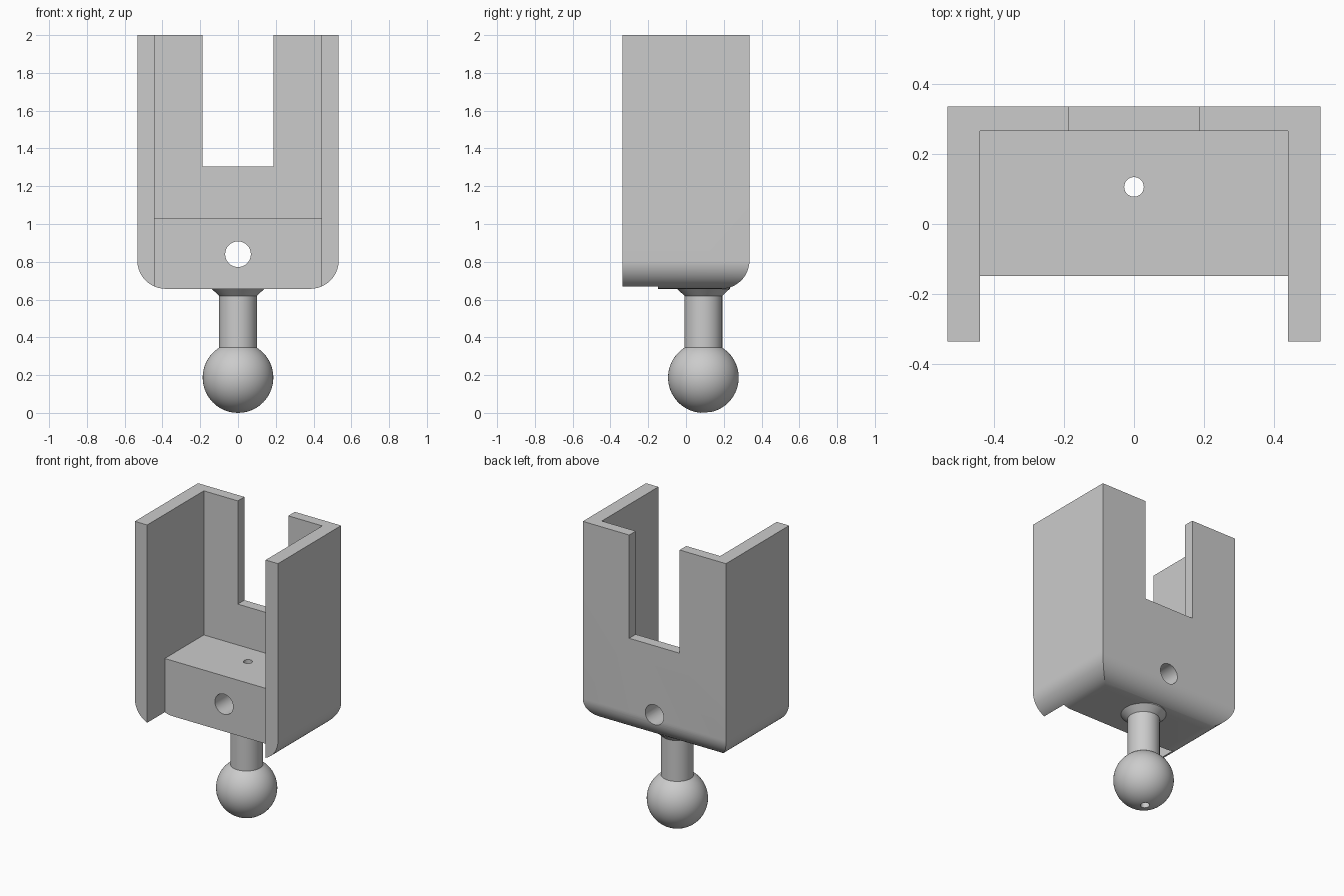
import bpy, bmesh, math
from mathutils import Matrix, Vector

old = bpy.data.objects.get("Cube")
if old:
    bpy.data.objects.remove(old, do_unlink=True)

grey = bpy.data.materials.new("plain grey")
grey.use_nodes = True
grey.diffuse_color = (0.6, 0.6, 0.6, 1)
grey.node_tree.nodes["Principled BSDF"].inputs["Base Color"].default_value = (0.6, 0.6, 0.6, 1)

W, D, BOTTOM, TOP, R = 0.533, 0.336, 0.657, 2.0, 0.15
BALL_Y, BORE_Y = 0.092, 0.106


def finish(name, bm):
    bmesh.ops.recalc_face_normals(bm, faces=bm.faces)
    mesh = bpy.data.meshes.new(name)
    bm.to_mesh(mesh)
    bm.free()
    mesh.materials.append(grey)
    ob = bpy.data.objects.new(name, mesh)
    bpy.context.collection.objects.link(ob)
    return ob


def prism(name, points, direction):
    """Extrude a closed outline along a direction."""
    bm = bmesh.new()
    face = bm.faces.new([bm.verts.new(p) for p in points])
    new = bmesh.ops.extrude_face_region(bm, geom=[face])["geom"]
    verts = [g for g in new if isinstance(g, bmesh.types.BMVert)]
    bmesh.ops.translate(bm, verts=verts, vec=Vector(direction))
    return finish(name, bm)


def box(name, lo, hi):
    (x0, y0, z0), (x1, y1, z1) = lo, hi
    pts = [(x0, y0, z0), (x1, y0, z0), (x1, y1, z0), (x0, y1, z0)]
    return prism(name, pts, (0, 0, z1 - z0))


def rod(name, radius, length, place):
    bm = bmesh.new()
    bmesh.ops.create_cone(bm, cap_ends=True, segments=48, radius1=radius,
                          radius2=radius, depth=length, matrix=place)
    return finish(name, bm)


def combine(target, tool, operation, keep=False):
    """Apply a boolean, then drop the helper."""
    mod = target.modifiers.new("cut", "BOOLEAN")
    mod.object, mod.operation, mod.solver = tool, operation, "EXACT"
    graph = bpy.context.evaluated_depsgraph_get()
    mesh = bpy.data.meshes.new_from_object(target.evaluated_get(graph))
    target.modifiers.clear()
    target.data = mesh
    if not keep:
        bpy.data.objects.remove(tool, do_unlink=True)


def arc(cx, cz, start, end, n=20):
    angles = [math.radians(start + (end - start) * i / n) for i in range(n + 1)]
    return [(cx + R * math.cos(a), cz + R * math.sin(a)) for a in angles]


# Bracket body: a front outline and a side outline intersected
front = [(-W, TOP)] + arc(-W + R, BOTTOM + R, 180, 270) + arc(W - R, BOTTOM + R, 270, 360) + [(W, TOP)]
side = [(-D, TOP), (-D, BOTTOM)] + arc(D - R, BOTTOM + R, 270, 360) + [(D, TOP)]
bracket = prism("bracket", [(x, -D, z) for x, z in front], (0, 2 * D, 0))
side_shape = prism("side_shape", [(-1, y, z) for y, z in side], (2, 0, 0))
combine(bracket, side_shape, "INTERSECT")

# Open pocket, front recess and rear slot
for lo, hi in [((-0.441, -1, 1.03), (0.441, 0.266, 3)),
               ((-0.441, -1, 0), (0.441, -0.149, 3)),
               ((-0.188, 0, 1.305), (0.188, 1, 3))]:
    combine(bracket, box("cutter", lo, hi), "DIFFERENCE")

# Cross hole from front to back
cross = Matrix.Translation((0, 0, 0.84)) @ Matrix.Rotation(math.pi / 2, 4, "X")
combine(bracket, rod("cross_drill", 0.068, 2, cross), "DIFFERENCE")

# Ball, stem and flared collar turned as one profile
ball_r, stem_r = 0.187, 0.1
stop = math.acos(stem_r / ball_r)
profile = []
for i in range(33):
    a = -math.pi / 2 + (stop + math.pi / 2) * i / 32
    profile.append((ball_r * math.cos(a), ball_r + ball_r * math.sin(a)))
profile[0] = (0, 0)
profile += [(stem_r, 0.62), (0.14, BOTTOM), (0.14, 0.68), (0, 0.68)]
bm = bmesh.new()
ring = [bm.verts.new((r, 0, z)) for r, z in profile]
edges = [bm.edges.new(pair) for pair in zip(ring, ring[1:])]
bmesh.ops.spin(bm, geom=ring + edges, cent=(0, 0, 0), axis=(0, 0, 1),
               angle=2 * math.pi, steps=64)
bmesh.ops.remove_doubles(bm, verts=bm.verts, dist=0.0001)
bmesh.ops.translate(bm, verts=bm.verts, vec=(0, BALL_Y, 0))
ball_stem = finish("ball_stem", bm)

# Narrow bore through the whole part
bore = rod("bore_drill", 0.028, 4, Matrix.Translation((0, BORE_Y, 1)))
combine(bracket, bore, "DIFFERENCE", keep=True)
combine(ball_stem, bore, "DIFFERENCE")

# Smooth the round surfaces, keep the edges sharp
bpy.ops.object.select_all(action="DESELECT")
for ob in (bracket, ball_stem):
    ob.select_set(True)
bpy.context.view_layer.objects.active = bracket
bpy.ops.object.shade_smooth_by_angle(angle=math.radians(25))
